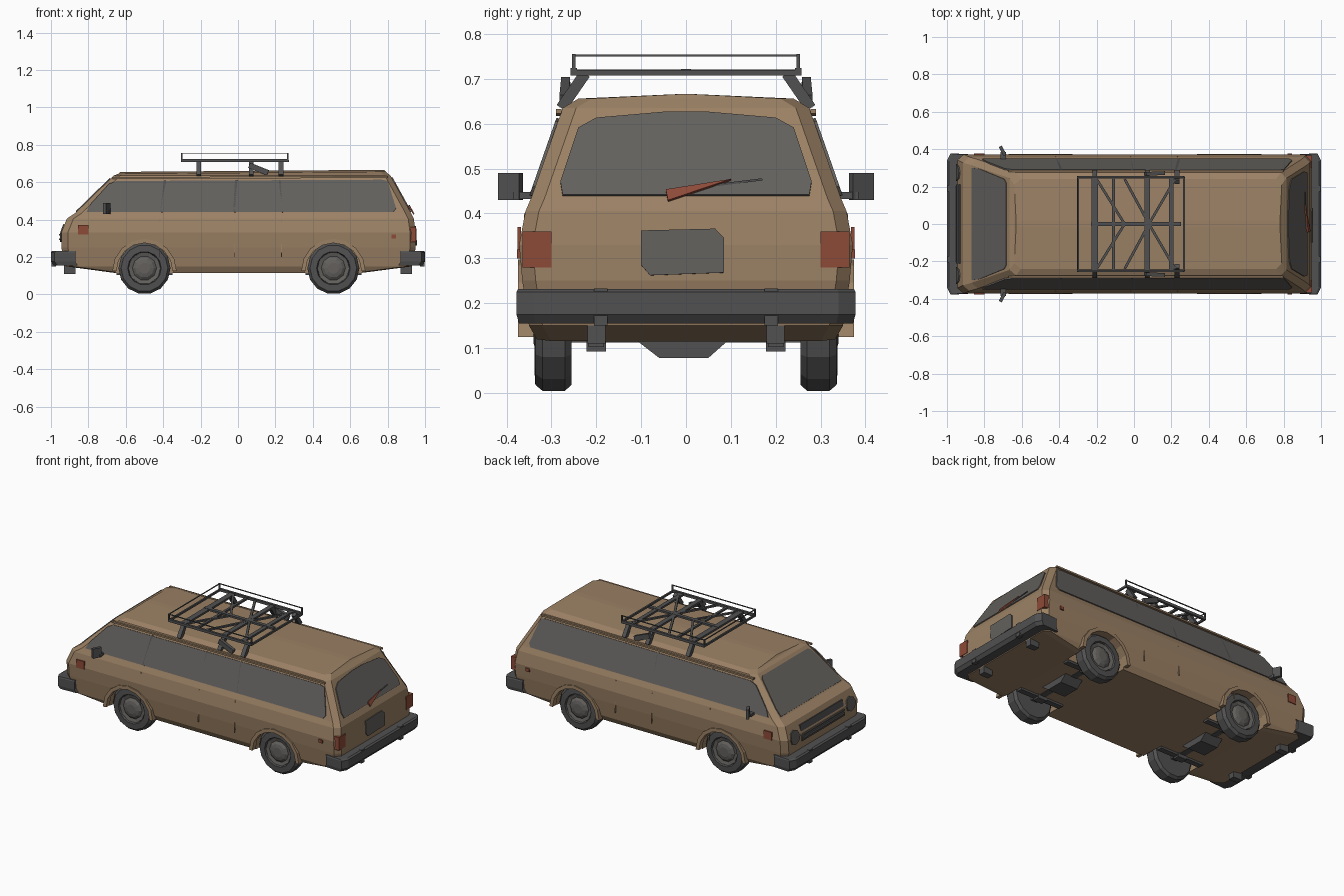
import bpy, bmesh, math
from mathutils import Vector

cube = bpy.data.objects.get("Cube")
if cube:
    bpy.data.objects.remove(cube)


def material(name, rgb):
    m = bpy.data.materials.new(name)
    m.use_nodes = True
    m.diffuse_color = (*rgb, 1)
    bsdf = m.node_tree.nodes["Principled BSDF"]
    bsdf.inputs["Base Color"].default_value = (*rgb, 1)
    bsdf.inputs["Roughness"].default_value = 0.8
    return m


TAN = material("tan paint", (0.33, 0.22, 0.13))
GLASS = material("grey glass", (0.125, 0.118, 0.11))
DARK = material("dark grey trim", (0.085, 0.082, 0.082))
RED = material("red lens", (0.27, 0.07, 0.04))


def make(name, verts, faces, mat):
    bm = bmesh.new()
    vs = [bm.verts.new(v) for v in verts]
    for f in faces:
        bm.faces.new([vs[i] for i in f])
    bmesh.ops.recalc_face_normals(bm, faces=bm.faces)
    me = bpy.data.meshes.new(name)
    bm.to_mesh(me)
    bm.free()
    me.materials.append(mat)
    ob = bpy.data.objects.new(name, me)
    bpy.context.collection.objects.link(ob)
    return ob


def loft(name, rings, mat):
    n = len(rings[0])
    faces = [[r * n + i, r * n + (i + 1) % n, (r + 1) * n + (i + 1) % n, (r + 1) * n + i]
             for r in range(len(rings) - 1) for i in range(n)]
    faces += [list(range(n)), list(range((len(rings) - 1) * n, len(rings) * n))]
    return make(name, [p for ring in rings for p in ring], faces, mat)


def box(name, lo, hi, mat):
    (a, b, c), (d, e, f) = lo, hi
    return loft(name, [[(a, b, z), (d, b, z), (d, e, z), (a, e, z)] for z in (c, f)], mat)


def bar(name, p, q, w, h, mat=DARK):
    # rectangular rod between two points
    p, q = Vector(p), Vector(q)
    d = (q - p).normalized()
    ref = Vector((0, 0, 1)) if abs(d.z) < 0.8 else Vector((1, 0, 0))
    s = d.cross(ref).normalized()
    u = s.cross(d)
    return loft(name, [[c + s * w * i / 2 + u * h * j / 2
                        for i, j in ((-1, -1), (1, -1), (1, 1), (-1, 1))] for c in (p, q)], mat)


def plate(name, outline, place, mat):
    # thin flat panel laid on a body surface
    ob = make(name, [place(a, b) for a, b in outline], [list(range(len(outline)))], mat)
    mod = ob.modifiers.new("thickness", "SOLIDIFY")
    mod.thickness, mod.offset = 0.008, 0
    return ob


def rect(a, b, c, d):
    return [(a, c), (b, c), (b, d), (a, d)]


# Body: stacked outlines of (height, half width, front, rear, roof tilt)
LEVELS = [(0.115, 0.33, -0.66, 0.66, 0), (0.15, 0.35, -0.92, 0.93, 0),
          (0.25, 0.365, -0.945, 0.95, 0), (0.33, 0.372, -0.945, 0.95, 0),
          (0.405, 0.358, -0.915, 0.94, 0), (0.435, 0.345, -0.87, 0.925, 0),
          (0.635, 0.275, -0.665, 0.815, 0), (0.65, 0.24, -0.64, 0.79, 0.008),
          (0.66, 0.02, -0.63, 0.78, 0.008)]
rings = []
for z, w, f, r, tilt in LEVELS:
    c = min(0.03, w / 2)
    pts = [(f, c - w), (f + 0.035, -w), (r - 0.03, -w), (r, c - w),
           (r, w - c), (r - 0.03, w), (f + 0.035, w), (f, w - c)]
    rings.append([(x, y, z + tilt * x) for x, y in pts])
body = loft("body", rings, TAN)

# Wheel arches cut into the body
AXLES = (-0.5, 0.51)
for x in AXLES:
    for s in (-1, 1):
        circle = [(x + 0.155 * math.cos(t * math.pi / 8), 0.12 + 0.155 * math.sin(t * math.pi / 8))
                  for t in range(16)]
        cutter = loft("arch_cutter", [[(a, s * y, b) for a, b in circle] for y in (0.22, 0.5)], TAN)
        cutter.hide_render = True
        mod = body.modifiers.new("arch", "BOOLEAN")
        mod.operation, mod.solver, mod.object = "DIFFERENCE", "EXACT", cutter
        bpy.context.view_layer.objects.active = body
        bpy.ops.object.modifier_apply(modifier=mod.name)
        bpy.data.objects.remove(cutter)
        # raised lip round the arch
        lip = []
        for t in range(9):
            ca, sa = math.cos(t * math.pi / 8), math.sin(t * math.pi / 8)
            lip.append([(x + r * ca, s * y, 0.125 + r * sa)
                        for r, y in ((0.15, 0.34), (0.15, 0.374), (0.172, 0.374), (0.172, 0.34))])
        loft("arch_lip", lip, TAN)


# Surfaces that panels are laid on
def side(s):
    return lambda x, z: (x, s * (0.347 - 0.35 * (z - 0.435)), z)


def windshield_at(y, z):
    return (-0.872 + 1.025 * (z - 0.435), y, z)


def rear_at(y, z):
    return (0.927 - 0.55 * (z - 0.435), y, z)


# Windows
plate("windshield", [(-0.3, 0.442), (0.3, 0.442), (0.295, 0.48), (0.24, 0.61), (0.22, 0.62),
                     (-0.22, 0.62), (-0.24, 0.61), (-0.295, 0.48)], windshield_at, GLASS)
plate("rear_window", [(-0.275, 0.44), (0.275, 0.44), (0.28, 0.47), (0.24, 0.59), (0.2, 0.612),
                      (0.05, 0.625), (-0.05, 0.625), (-0.2, 0.612), (-0.24, 0.59), (-0.28, 0.47)],
      rear_at, GLASS)
for s in (-1, 1):
    plate("side_windows", [(-0.81, 0.44), (0.83, 0.44), (0.845, 0.46), (0.8, 0.605),
                           (0.77, 0.612), (-0.65, 0.605), (-0.69, 0.59), (-0.79, 0.48)],
          side(s), GLASS)
    for low, top in ((-0.41, -0.39), (-0.02, -0.01), (0.24, 0.225)):
        p, q = Vector(side(s)(low, 0.44)), Vector(side(s)(top, 0.61))
        bar("window_divider", p, q, 0.008, 0.012)
    bar("roof_gutter", (-0.67, s * 0.284, 0.622), (0.8, s * 0.284, 0.628), 0.012, 0.01, TAN)
    # Door seams
    for x in (-0.42, -0.02, 0.23):
        plate("door_seam", rect(x, x + 0.004, 0.2, 0.4),
              lambda a, b, s=s: (a, s * (0.366 if b < 0.3 else 0.357), b), TAN)

    # Lamps
    box("tail_lamp", (0.905, min(s * 0.3, s * 0.365), 0.28), (0.953, max(s * 0.3, s * 0.365), 0.36), RED)
    plate("front_marker", rect(-0.855, -0.8, 0.32, 0.37), lambda a, b, s=s: (a, s * 0.372, b), RED)
    plate("rear_marker", rect(0.82, 0.845, 0.3, 0.32), lambda a, b, s=s: (a, s * 0.373, b), RED)
    plate("headlamp", [(s * (0.275 + 0.045 * math.cos(k * math.pi / 4)),
                        0.325 + 0.045 * math.sin(k * math.pi / 4)) for k in range(8)],
          lambda y, z: (-0.948 + max(0, z - 0.33) * 0.4, y, z), GLASS)

    # Door mirrors
    bar("mirror_arm", (-0.7, s * 0.335, 0.44), (-0.7, s * 0.385, 0.44), 0.03, 0.015)
    bar("mirror", (-0.69, s * 0.368, 0.46), (-0.715, s * 0.415, 0.46), 0.018, 0.06)

    # Bumper hangers
    for x in (-0.9, 0.9):
        box("bumper_hanger", (x - 0.03, s * 0.2 - 0.02, 0.11), (x + 0.03, s * 0.2 + 0.02, 0.17), DARK)

# Grille, number panel and wiper
plate("grille", rect(-0.21, 0.21, 0.28, 0.375),
      lambda y, z: (-0.949 + max(0, z - 0.33) * 0.4, y, z), DARK)
for z in (0.295, 0.32):
    bar("grille_slat", (-0.953, -0.2, z), (-0.953, 0.2, z), 0.008, 0.008, GLASS)
plate("number_panel", [(-0.1, 0.285), (-0.08, 0.262), (0.085, 0.268), (0.085, 0.345),
                       (0.065, 0.366), (-0.1, 0.362)],
      lambda y, z: (0.952 - max(0, z - 0.33) * 0.13, y, z), GLASS)
plate("wiper_base", [(-0.04, 0.428), (0.1, 0.475), (-0.045, 0.452)],
      lambda y, z: (0.937 - 0.55 * (z - 0.435), y, z), RED)
bar("wiper_blade", (0.92, -0.04, 0.45), (0.913, 0.17, 0.476), 0.005, 0.005)

# Wrap-round bumpers
for name, s in (("front_bumper", -1), ("rear_bumper", 1)):
    outline = [(0.87, -0.372), (0.98, -0.378), (1.0, -0.34), (1.0, 0.34), (0.98, 0.378),
               (0.87, 0.372), (0.87, 0.34), (0.93, 0.32), (0.93, -0.32), (0.87, -0.34)]
    loft(name, [[(s * x * k, y * k, z) for x, y in outline]
                for z, k in ((0.155, 0.985), (0.175, 1), (0.225, 1), (0.232, 0.99))], DARK)
    for y in (-0.19, 0.19):
        box("bumper_guard", (s * 0.985 - 0.013, y - 0.015, 0.15), (s * 0.985 + 0.013, y + 0.015, 0.233), DARK)

# Wheels: tyre and dished hub turned round the axle
for x in AXLES:
    for s in (-1, 1):
        def turned(name, profile, mat, n):
            loft(name, [[(x + r * math.cos(2 * math.pi * i / n), s * y,
                          0.14 + r * math.sin(2 * math.pi * i / n)) for i in range(n)]
                        for r, y in profile], mat)
        turned("tyre", [(0.09, 0.255), (0.125, 0.255), (0.139, 0.27), (0.139, 0.32),
                        (0.125, 0.336), (0.09, 0.338), (0.085, 0.322)], DARK, 14)
        turned("hub", [(0.088, 0.3), (0.086, 0.33), (0.065, 0.324), (0.05, 0.335), (0.03, 0.34)],
               GLASS, 10)
    # Axle, casing and springs beneath
    bar("axle", (x, -0.27, 0.13), (x, 0.27, 0.13), 0.04, 0.035)
    loft("axle_casing", [[(x + dx, y, z) for y, z in
                          ((-0.14, 0.14), (-0.06, 0.078), (0.05, 0.078), (0.12, 0.14))]
                         for dx in (-0.06, 0.06)], DARK)
    for y in (-0.2, 0.2):
        bar("spring", (x - 0.15, y, 0.12), (x + 0.15, y, 0.12), 0.035, 0.035)
        box("spring_clamp", (x - 0.03, y - 0.022, 0.092), (x + 0.03, y + 0.022, 0.14), DARK)

# Roof rack
for s in (-1, 1):
    bar("rack_side_rail", (-0.305, s * 0.25, 0.716), (0.27, s * 0.25, 0.716), 0.014, 0.016)
    for x in (-0.21, 0.07, 0.23):
        bar("rack_foot", (x, s * 0.278, 0.635), (x, s * 0.225, 0.712), 0.025, 0.025)
    bar("rack_brace", (0.06, s * 0.268, 0.69), (0.16, s * 0.272, 0.65), 0.02, 0.03)
    for x in (-0.302, 0.267):
        bar("rack_post", (x, s * 0.25, 0.71), (x, s * 0.25, 0.755), 0.008, 0.008)
    bar("rack_upper_rail", (-0.302, s * 0.25, 0.752), (0.267, s * 0.25, 0.752), 0.005, 0.005)
bar("rack_upper_end", (-0.302, -0.25, 0.752), (-0.302, 0.25, 0.752), 0.005, 0.005)
bar("rack_centre_rail", (-0.23, 0, 0.716), (0.25, 0, 0.716), 0.022, 0.012)
for x, w in ((-0.3, 0.01), (-0.21, 0.035), (-0.11, 0.015), (0.07, 0.03), (0.2, 0.025), (0.267, 0.01)):
    bar("rack_cross_bar", (x, -0.25, 0.714), (x, 0.25, 0.714), w, 0.012)
for s in (-1, 1):
    for a, b in ((-0.2, -0.05), (-0.05, 0.08), (0.22, 0.08)):
        bar("rack_diagonal", (a, s * 0.24, 0.716), (b, 0, 0.716), 0.014, 0.01)
